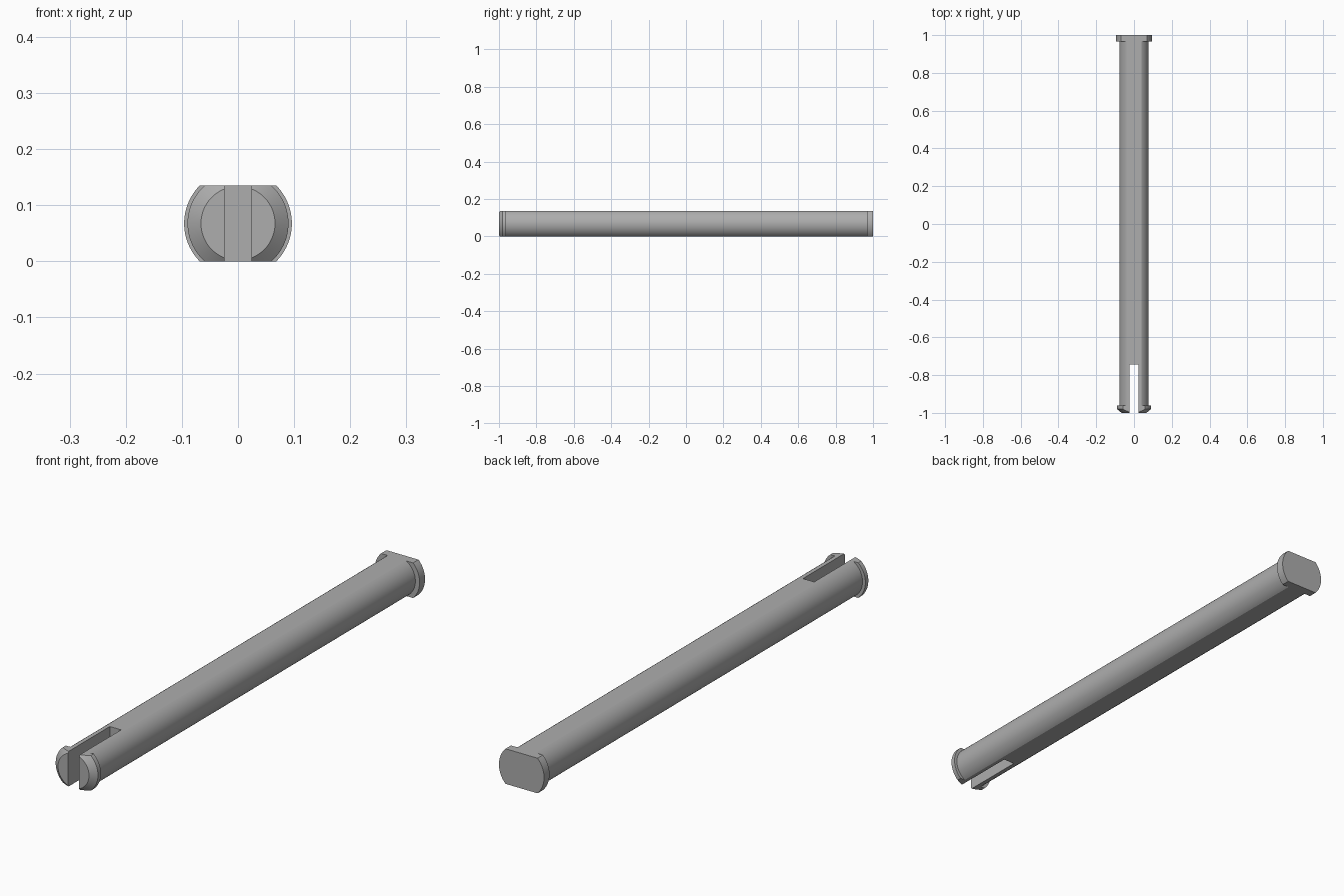
import bpy, bmesh
from math import radians
from mathutils import Matrix, Vector

cube = bpy.data.objects.get("Cube")
if cube:
    bpy.data.objects.remove(cube, do_unlink=True)

HEIGHT = 0.135
SEGMENTS = 96

grey = bpy.data.materials.new("plain grey")
grey.use_nodes = True
colour = (0.42, 0.42, 0.42, 1)
grey.diffuse_color = colour
grey.node_tree.nodes["Principled BSDF"].inputs["Base Color"].default_value = colour


def add_object(name, bm):
    mesh = bpy.data.meshes.new(name)
    bm.to_mesh(mesh)
    bm.free()
    obj = bpy.data.objects.new(name, mesh)
    bpy.context.collection.objects.link(obj)
    return obj


def add_box(name, low, high):
    bm = bmesh.new()
    low, high = Vector(low), Vector(high)
    place = Matrix.Translation((low + high) / 2) @ Matrix.Diagonal((*(high - low), 1))
    bmesh.ops.create_cube(bm, size=1, matrix=place)
    return add_object(name, bm)


# Pin: split barbed tip, long shaft and round head, turned about y (radius, y)
profile = [(0.066, -1), (0.09, -0.98), (0.09, -0.962), (0.078, -0.962),
           (0.078, 0.967), (0.096, 0.967), (0.096, 1)]
bm = bmesh.new()
rings = []
for radius, y in profile:
    place = Matrix.Translation((0, y, HEIGHT / 2)) @ Matrix.Rotation(radians(90), 4, 'X')
    rings.append(bmesh.ops.create_circle(bm, segments=SEGMENTS, radius=radius, matrix=place)["verts"])
for a, b in zip(rings, rings[1:]):
    for i in range(SEGMENTS):
        j = (i + 1) % SEGMENTS
        bm.faces.new((a[i], a[j], b[j], b[i]))
bm.faces.new(rings[0])
bm.faces.new(rings[-1])

# Flats along the top and bottom
for z, side in ((0, -1), (HEIGHT, 1)):
    geom = bm.verts[:] + bm.edges[:] + bm.faces[:]
    bmesh.ops.bisect_plane(bm, geom=geom, plane_co=(0, 0, z), plane_no=(0, 0, side), clear_outer=True)
    rim = [e for e in bm.edges if e.is_boundary]
    bmesh.ops.triangle_fill(bm, edges=rim, use_beauty=True, normal=(0, 0, side))
bmesh.ops.recalc_face_normals(bm, faces=bm.faces[:])
pin = add_object("pin", bm)
pin.data.materials.append(grey)

# Slot that splits the tip into two prongs
cutter = add_box("slot_cutter", (-0.024, -1.1, -0.1), (0.024, -0.745, 0.3))
cutter.hide_render = True
cut = pin.modifiers.new("slot", 'BOOLEAN')
cut.operation = 'DIFFERENCE'
cut.solver = 'EXACT'
cut.object = cutter
bpy.ops.object.select_all(action='DESELECT')
pin.select_set(True)
bpy.context.view_layer.objects.active = pin
bpy.ops.object.modifier_apply(modifier=cut.name)
bpy.data.objects.remove(cutter, do_unlink=True)

bpy.ops.object.shade_smooth_by_angle(angle=radians(18))
